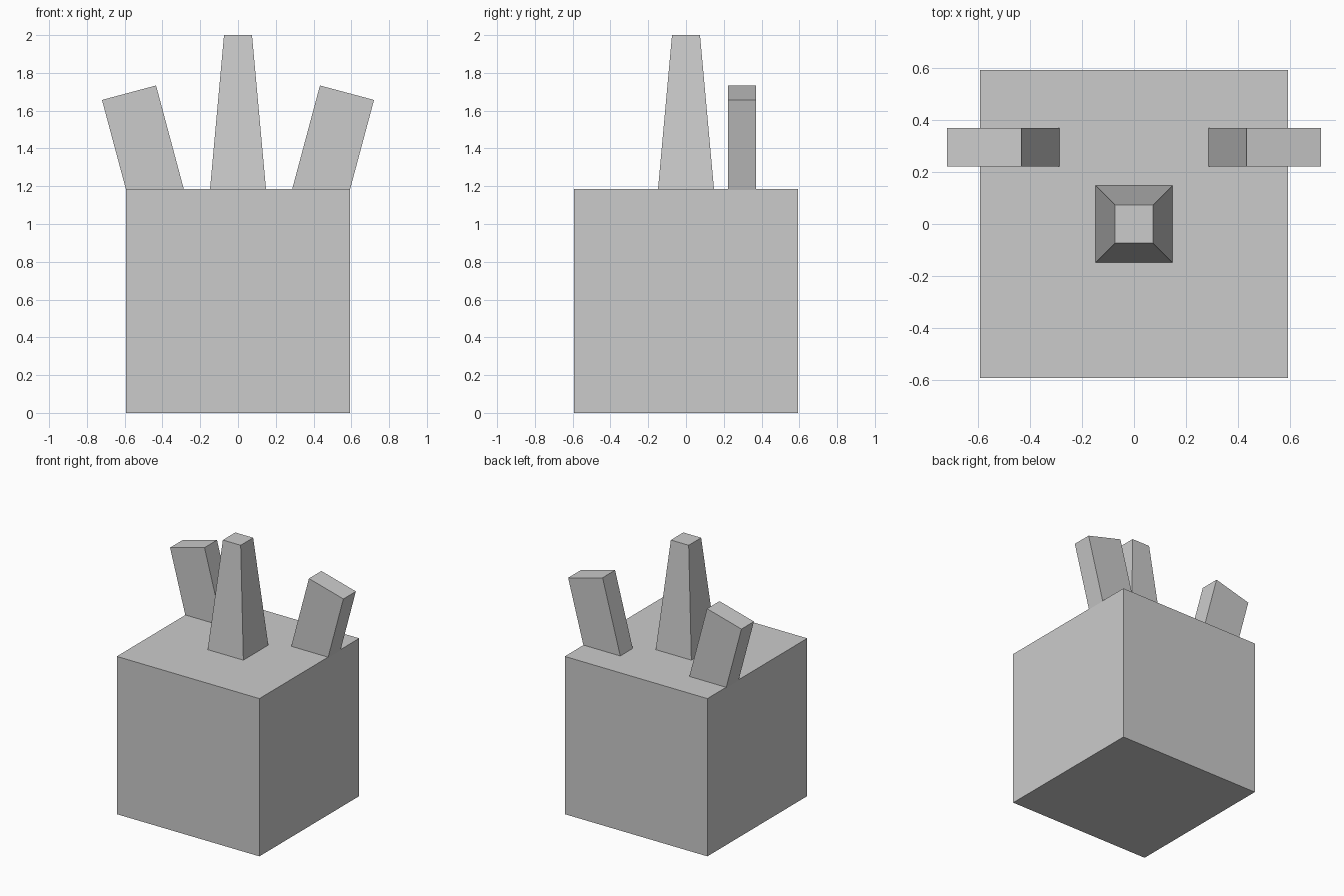
import bpy, bmesh
from math import radians, sin, cos
from mathutils import Matrix, Vector

if "Cube" in bpy.data.objects:
    bpy.data.objects.remove(bpy.data.objects["Cube"])

U = 2 / 3.375  # half the width of the cube body


def block(name, size, matrix, taper=1.0):
    """Box of the given size, its top face scaled by taper."""
    bm = bmesh.new()
    bmesh.ops.create_cube(bm, size=1)
    for v in bm.verts:
        k = taper if v.co.z > 0 else 1.0
        v.co = Vector((v.co.x * size[0] * k, v.co.y * size[1] * k, v.co.z * size[2]))
    bm.transform(matrix)
    mesh = bpy.data.meshes.new(name)
    bm.to_mesh(mesh)
    bm.free()
    obj = bpy.data.objects.new(name, mesh)
    bpy.context.collection.objects.link(obj)
    return obj


# Cube body
block("body", (2 * U, 2 * U, 2 * U), Matrix.Translation((0, 0, U)))

# Tapered horn standing on the middle of the top
horn_height = 2 - 2 * U
block("horn", (U / 2, U / 2, horn_height),
      Matrix.Translation((0, 0, 2 * U + horn_height / 2)), taper=0.5)

# Ears leaning outwards, their feet sunk into the body
tilt, length = radians(15), U
for side, label in ((1, "right"), (-1, "left")):
    x = side * (0.577 - sin(tilt) * length / 2)
    z = 1.695 - cos(tilt) * length / 2
    place = Matrix.Translation((x, U / 2, z)) @ Matrix.Rotation(side * tilt, 4, 'Y')
    block(label + "_ear", (U / 2, U / 4, length), place)
